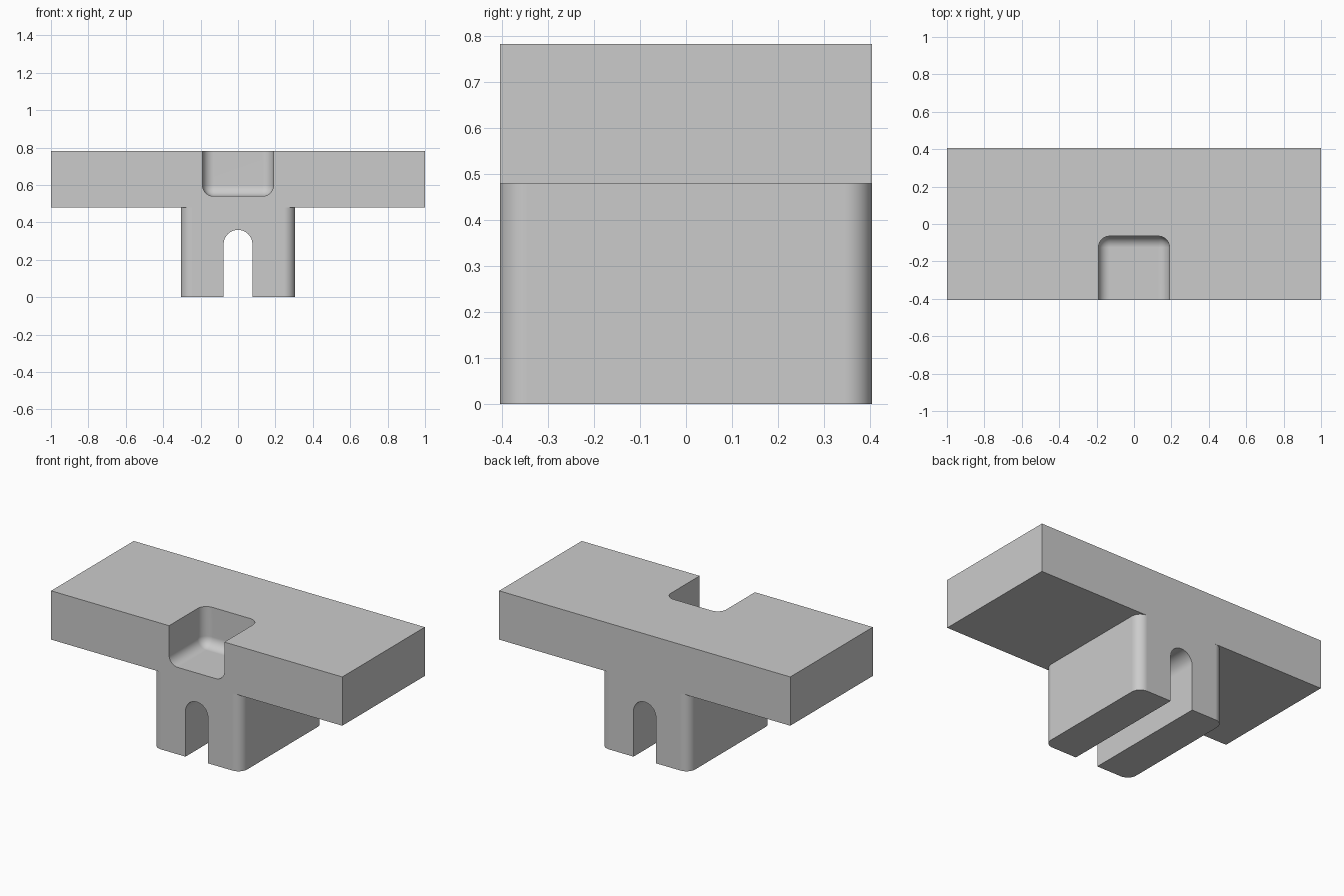
import bpy, bmesh, math

old = bpy.data.objects.get("Cube")
if old:
    bpy.data.objects.remove(old, do_unlink=True)

DEPTH = 0.405     # half depth of the whole bracket
UNDER = 0.48      # underside of the slab
TOP = 0.783
RADIUS = 0.06     # fillet radius

grey = bpy.data.materials.new("plain grey")
grey.use_nodes = True
grey.diffuse_color = (0.6, 0.6, 0.6, 1)
grey.node_tree.nodes["Principled BSDF"].inputs["Base Color"].default_value = (0.6, 0.6, 0.6, 1)


def finish(name, bm):
    bmesh.ops.recalc_face_normals(bm, faces=bm.faces)
    mesh = bpy.data.meshes.new(name)
    bm.to_mesh(mesh)
    bm.free()
    mesh.materials.append(grey)
    obj = bpy.data.objects.new(name, mesh)
    bpy.context.collection.objects.link(obj)
    return obj


def box(name, low, high, fillet=None):
    """Box between two corners; fillet is a rule choosing edges to round."""
    bm = bmesh.new()
    bmesh.ops.create_cube(bm, size=1)
    for v in bm.verts:
        v.co = [l + (c + 0.5) * (h - l) for c, l, h in zip(v.co, low, high)]
    if fillet:
        edges = [e for e in bm.edges if fillet(e)]
        bmesh.ops.bevel(bm, geom=edges, offset=RADIUS, segments=10,
                        profile=0.5, affect='EDGES')
    return finish(name, bm)


def arch(name, half_width, spring, y0, y1):
    """Round-topped slot, open below, running along y."""
    steps = 24
    pts = [(-half_width, -0.1), (half_width, -0.1)]
    for i in range(steps + 1):
        a = math.pi * i / steps
        pts.append((half_width * math.cos(a), spring + half_width * math.sin(a)))
    bm = bmesh.new()
    face = bm.faces.new([bm.verts.new((x, y0, z)) for x, z in pts])
    ext = bmesh.ops.extrude_face_region(bm, geom=[face])
    for v in ext["geom"]:
        if isinstance(v, bmesh.types.BMVert):
            v.co.y = y1
    return finish(name, bm)


def combine(obj, tool, operation):
    mod = obj.modifiers.new(operation.title(), 'BOOLEAN')
    mod.operation = operation
    mod.solver = 'EXACT'
    mod.object = tool
    bpy.context.view_layer.objects.active = obj
    bpy.ops.object.modifier_apply(modifier=mod.name)
    bpy.data.objects.remove(tool, do_unlink=True)


def is_vertical(edge):
    a, b = edge.verts
    return abs(a.co.z - b.co.z) > 0.1


# Slab with the stem beneath it as one solid
body = box("bracket_body", (-1, -DEPTH, UNDER), (1, DEPTH, TOP))
stem = box("stem", (-0.305, -DEPTH, 0), (0.305, DEPTH, UNDER + 0.03), is_vertical)
combine(body, stem, 'UNION')

# Round-topped slot through the stem
combine(body, arch("slot_cutter", 0.077, 0.283, -0.6, 0.6), 'DIFFERENCE')

# Filleted pocket, open to the front and the top
pocket = box("pocket_cutter", (-0.19, -0.7, 0.54), (0.19, -0.065, 1.1), lambda e: True)
combine(body, pocket, 'DIFFERENCE')

# Smooth fillets, crisp corners
bpy.ops.object.select_all(action='DESELECT')
body.select_set(True)
bpy.context.view_layer.objects.active = body
bpy.ops.object.shade_smooth_by_angle(angle=math.radians(30))
normals = body.modifiers.new("Flat Face Normals", 'WEIGHTED_NORMAL')
normals.keep_sharp = True
